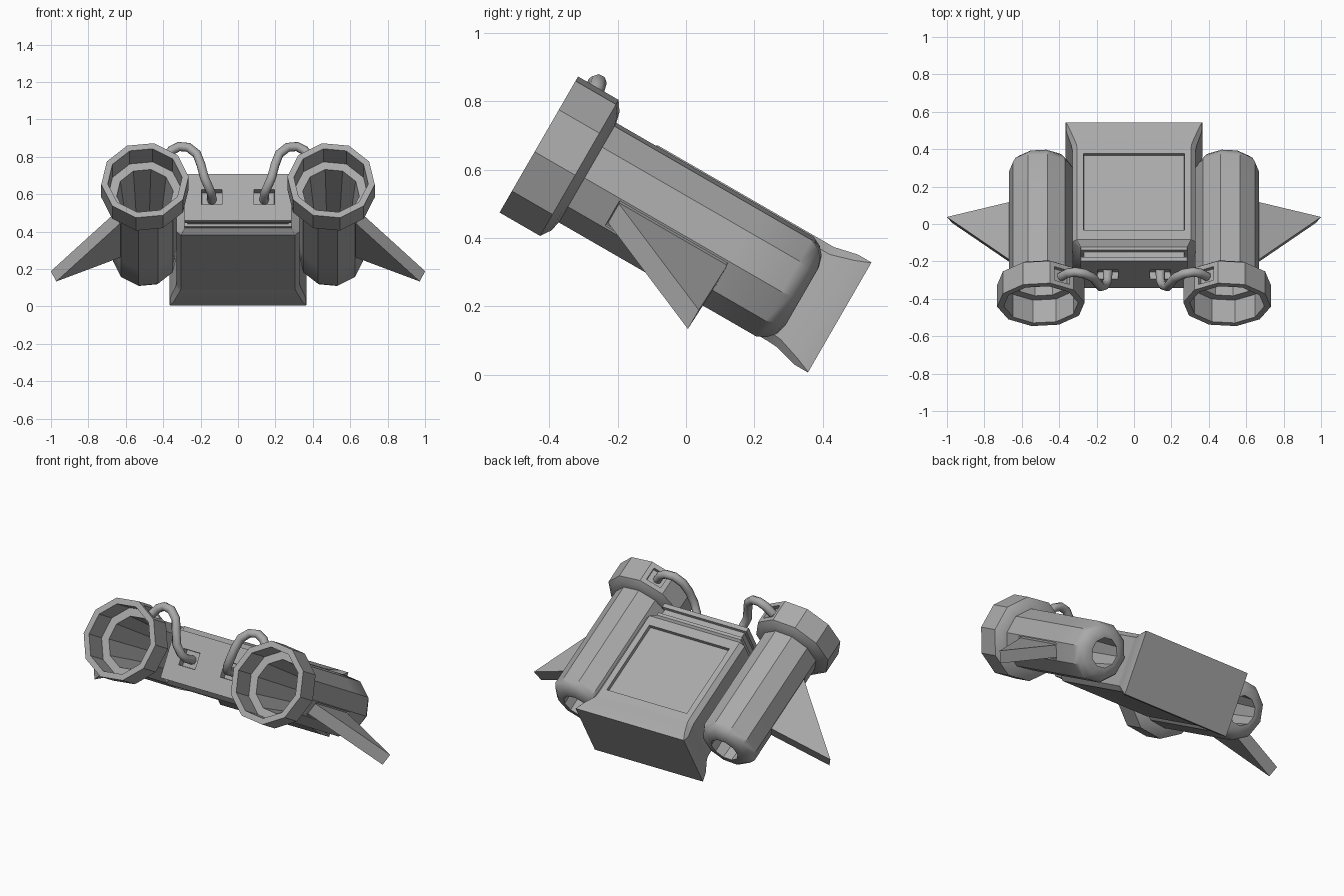
import bpy, bmesh, math
from mathutils import Matrix, Vector

if "Cube" in bpy.data.objects:
    bpy.data.objects.remove(bpy.data.objects["Cube"])

# Parts are laid out along a level axis (y), then pitched nose-up
PITCH = Matrix.Rotation(math.radians(-30), 4, "X")
CX, CZ, SIDES = 0.4975, 0.368, 10

grey = bpy.data.materials.new("plain_grey")
grey.use_nodes = True
COLOUR = (0.40, 0.40, 0.40, 1)
grey.diffuse_color = COLOUR
grey.node_tree.nodes["Principled BSDF"].inputs["Base Color"].default_value = COLOUR


def finish(obj):
    obj.data.materials.append(grey)
    obj.data.transform(PITCH)
    bpy.context.collection.objects.link(obj)
    return obj


def mesh_object(name, bm):
    bmesh.ops.recalc_face_normals(bm, faces=bm.faces)
    mesh = bpy.data.meshes.new(name)
    bm.to_mesh(mesh)
    bm.free()
    obj = finish(bpy.data.objects.new(name, mesh))
    bpy.ops.object.select_all(action="DESELECT")
    obj.select_set(True)
    bpy.context.view_layer.objects.active = obj
    bpy.ops.object.shade_smooth_by_angle(angle=math.radians(31))
    return obj


def bridge(bm, a, b):
    n = len(a)
    return [bm.faces.new((a[i], a[(i + 1) % n], b[(i + 1) % n], b[i])) for i in range(n)]


def recess(bm, faces, margin, depth):
    bmesh.ops.recalc_face_normals(bm, faces=bm.faces)
    if margin:
        bmesh.ops.inset_individual(bm, faces=faces, thickness=margin)
    bmesh.ops.inset_individual(bm, faces=faces, thickness=0.002, depth=-depth)


def thruster(name, side):
    # Hollow ten-sided tube with a wide front collar, as (length, radius)
    profile = [(-.71, .235), (-.573, .235), (-.553, .205), (-.545, .172), (-.43, .172),
               (-.05, .172), (.122, .172), (.15, .158), (.17, .135), (.18, .1),
               (.18, .085), (-.57, .152), (-.57, .2), (-.71, .2)]
    bm = bmesh.new()
    rings = []
    for y, r in profile:
        angles = [math.radians(-6 + 36 * i) for i in range(SIDES)]
        rings.append([bm.verts.new((side * (CX + r * math.cos(a)), y, CZ + r * math.sin(a)))
                      for a in angles])
    strips = [bridge(bm, rings[i], rings[(i + 1) % len(rings)]) for i in range(len(rings))]
    # Hose socket on the collar and slot for the fin
    recess(bm, [strips[0][3]], 0.038, 0.02)
    recess(bm, [strips[4][9]], 0.01, 0.01)
    return mesh_object(name, bm)


def fin(name, side):
    # Triangular plate standing out from the lower outer facet
    a = math.radians(-24)
    out = Vector((math.cos(a), 0, math.sin(a)))
    across = Vector((-math.sin(a), 0, math.cos(a)))
    centre = Vector((CX, 0, CZ))
    bm = bmesh.new()
    layers = []
    for t in (-.035, .035):
        layer = []
        for y, d in ((-.42, .14), (-.42, .16), (-.062, .535), (-.055, .14)):
            p = centre + out * d + across * t
            layer.append(bm.verts.new((side * p.x, y, p.z)))
        layers.append(layer)
    bridge(bm, *layers)
    for layer in layers:
        bm.faces.new(layer)
    return mesh_object(name, bm)


def hose(name, side):
    # Bent pipe from the body front to the collar
    path = [(.14, -.49, .372), (.142, -.565, .37), (.155, -.6, .385), (.18, -.635, .43),
            (.198, -.65, .5), (.22, -.655, .563), (.265, -.655, .604), (.315, -.65, .612),
            (.355, -.645, .592), (.39, -.64, .545)]
    curve = bpy.data.curves.new(name, "CURVE")
    curve.dimensions = "3D"
    curve.bevel_depth = 0.025
    curve.bevel_resolution = 2
    curve.use_fill_caps = True
    spline = curve.splines.new("POLY")
    spline.points.add(len(path) - 1)
    for point, (x, y, z) in zip(spline.points, path):
        point.co = (side * x, y, z, 1)
    spline.use_smooth = True
    return finish(bpy.data.objects.new(name, curve))


def body():
    # Chamfered box sections: length, half width, bottom, top, chamfer
    sections = [(-.526, .285, .228, .515, 0), (-.5, .285, .228, .515, 0),
                (-.497, .27, .243, .5, 0), (-.462, .27, .243, .5, 0),
                (-.458, .285, .23, .515, 0), (-.44, .285, .23, .515, 0),
                (-.407, .33, .205, .54, .025), (-.385, .33, .205, .54, .025),
                (.16, .33, .205, .54, .025), (.188, .335, .203, .54, .025),
                (.26, .362, .184, .556, .02), (.306, .365, .184, .556, 0)]
    bm = bmesh.new()
    rings = []
    for y, w, lo, hi, c in sections:
        c = max(c, 0.0015)
        half = [(w - c, lo), (w, lo + c), (w, hi - c), (w - c, hi)]
        loop = half + [(-x, z) for x, z in reversed(half)]
        rings.append([bm.verts.new((x, y, z)) for x, z in loop])
    strips = [bridge(bm, a, b) for a, b in zip(rings, rings[1:])]
    front = bm.faces.new(rings[0])
    bm.faces.new(rings[-1])
    # Sunken back panel
    recess(bm, [strips[7][3]], 0.05, 0.02)
    # Two square hose sockets in the front face
    nose = sections[0][0]
    cuts = [((x, 0, 0), (1, 0, 0)) for x in (-.195, -.085, .085, .195)]
    cuts += [((0, 0, z), (0, 0, 1)) for z in (.325, .42)]
    for co, no in cuts:
        faces = [f for f in bm.faces if all(abs(v.co.y - nose) < 1e-4 for v in f.verts)]
        geom = set(faces)
        for f in faces:
            geom.update(f.edges, f.verts)
        bmesh.ops.bisect_plane(bm, geom=list(geom), plane_co=co, plane_no=no)
    sockets = []
    for f in bm.faces:
        m = f.calc_center_median()
        if abs(m.y - nose) < 1e-4 and abs(abs(m.x) - .14) < .01 and abs(m.z - .372) < .01:
            sockets.append(f)
    recess(bm, sockets, 0, 0.04)
    return mesh_object("body", bm)


body()
for label, side in (("left", 1), ("right", -1)):
    thruster(label + "_thruster", side)
    fin(label + "_fin", side)
    hose(label + "_hose", side)
